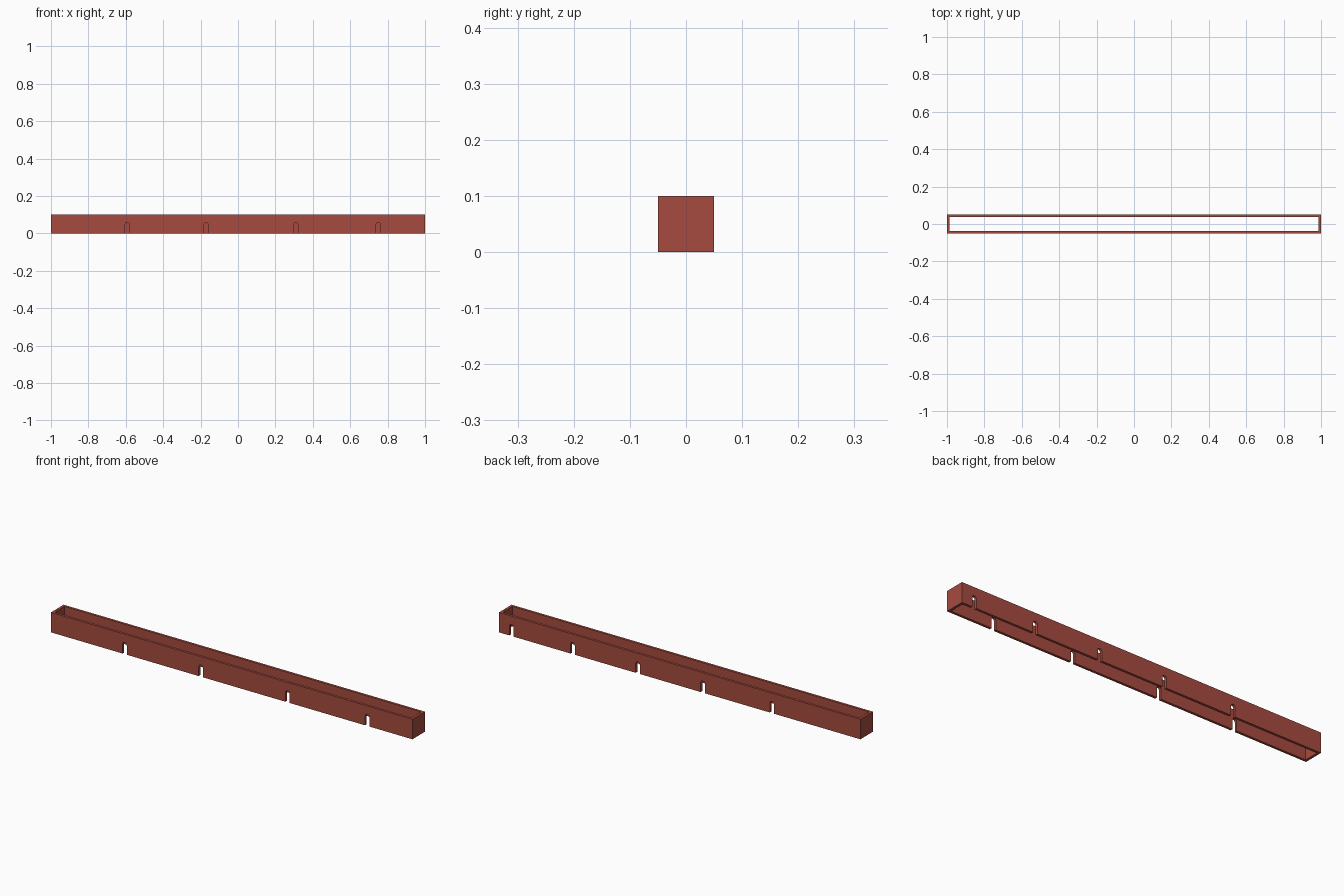
import bpy, bmesh
from math import cos, sin, pi

if "Cube" in bpy.data.objects:
    bpy.data.objects.remove(bpy.data.objects["Cube"])

L, W, H, T = 1.0, 0.05, 0.10, 0.0125   # half length, half width, height, wall thickness
SLOT_R, SLOT_TOP = 0.0115, 0.058       # slot half width and crown height

mat = bpy.data.materials.new("red_brown")
mat.diffuse_color = (0.38, 0.07, 0.05, 1)
mat.use_nodes = True
mat.node_tree.nodes["Principled BSDF"].inputs["Base Color"].default_value = mat.diffuse_color


def extrude_profile(name, pts, y0, y1):
    """Close an x-z outline and extrude it along y."""
    bm = bmesh.new()
    face = bm.faces.new([bm.verts.new((x, y0, z)) for x, z in pts])
    res = bmesh.ops.extrude_face_region(bm, geom=[face])
    verts = [v for v in res["geom"] if isinstance(v, bmesh.types.BMVert)]
    bmesh.ops.translate(bm, verts=verts, vec=(0, y1 - y0, 0))
    bmesh.ops.recalc_face_normals(bm, faces=bm.faces)
    me = bpy.data.meshes.new(name)
    bm.to_mesh(me)
    bm.free()
    me.materials.append(mat)
    ob = bpy.data.objects.new(name, me)
    bpy.context.collection.objects.link(ob)
    return ob


def slotted_outline(slots):
    """Long wall outline with round-topped slots rising from the bottom edge."""
    pts = [(-L, H), (-L, 0)]
    zc = SLOT_TOP - SLOT_R
    for x in sorted(slots):
        pts.append((x - SLOT_R, 0))
        for i in range(9):
            a = pi - pi * i / 8
            pts.append((x + SLOT_R * cos(a), zc + SLOT_R * sin(a)))
        pts.append((x + SLOT_R, 0))
    return pts + [(L, 0), (L, H)]


# Long walls with staggered slots
extrude_profile("front_wall", slotted_outline([-0.592, -0.171, 0.309, 0.75]), -W, -W + T)
extrude_profile("back_wall", slotted_outline([-0.51, -0.128, 0.232, 0.592, 0.931]), W - T, W)

# End walls between the long walls
for name, x0, x1 in (("left_end", -L, -L + T), ("right_end", L - T, L)):
    extrude_profile(name, [(x0, 0), (x1, 0), (x1, H), (x0, H)], -W + T, W - T)
